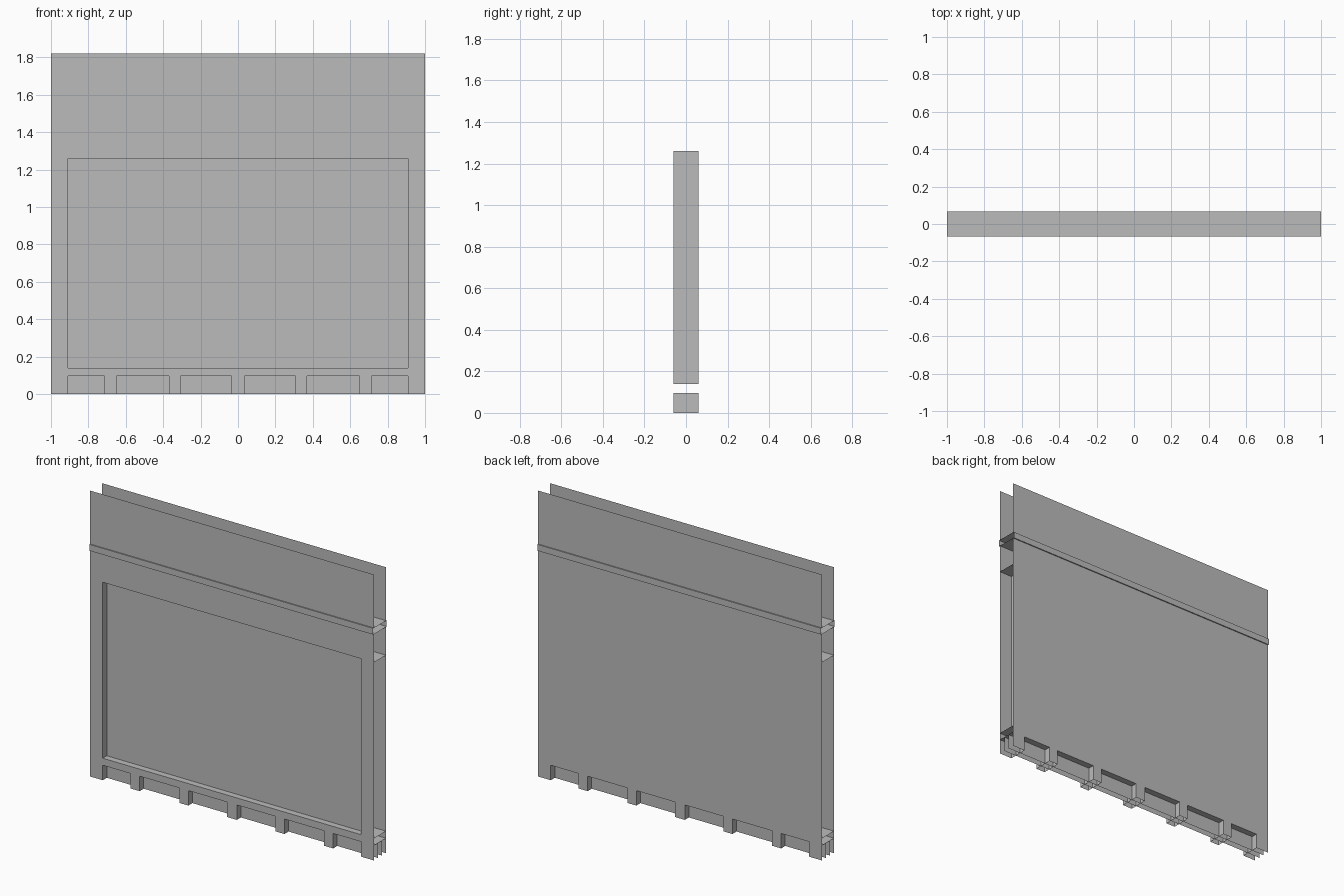
import bpy, bmesh
from mathutils import Vector

if "Cube" in bpy.data.objects:
    bpy.data.objects.remove(bpy.data.objects["Cube"], do_unlink=True)

grey = bpy.data.materials.new("plain grey")
grey.use_nodes = True
colour = (0.5, 0.5, 0.5, 1)
grey.diffuse_color = colour
grey.node_tree.nodes["Principled BSDF"].inputs["Base Color"].default_value = colour

HALF = 0.061      # half depth of the casing
INNER = 0.02      # half spacing of the inner fins
RAIL = 0.068      # half depth of the projecting rail
SIDE = 0.91       # half width of the front opening
SLOT_TOP, SILL, HEAD = 0.095, 0.14, 1.26
RAIL_LOW, RAIL_HIGH, TOP = 1.44, 1.48, 1.82


def sheet(name, place, us, vs, keep=lambda u, v: True):
    """Thin sheet cut along grid lines us, vs; cells that fail keep are left out."""
    bm = bmesh.new()
    for u0, u1 in zip(us, us[1:]):
        for v0, v1 in zip(vs, vs[1:]):
            if keep((u0 + u1) / 2, (v0 + v1) / 2):
                corners = ((u0, v0), (u1, v0), (u1, v1), (u0, v1))
                bm.faces.new([bm.verts.new(Vector(place(u, v))) for u, v in corners])
    bmesh.ops.remove_doubles(bm, verts=bm.verts, dist=1e-4)
    bmesh.ops.dissolve_limit(bm, angle_limit=0.01, verts=bm.verts, edges=bm.edges)
    mesh = bpy.data.meshes.new(name)
    bm.to_mesh(mesh)
    bm.free()
    mesh.materials.append(grey)
    obj = bpy.data.objects.new(name, mesh)
    bpy.context.collection.objects.link(obj)
    return obj


def upright(name, y, us, vs, keep=lambda u, v: True):
    return sheet(name, lambda u, v: (u, y, v), us, vs, keep)


def level(name, z, half):
    return sheet(name, lambda u, v: (u, v, z), (-1, 1), (-half, half))


def cross_wall(name, x, low, high):
    return sheet(name, lambda u, v: (x, u, v), (-HALF, HALF), (low, high))


# Slots between the feet, mirrored left to right
half_slots = [(0.034, 0.307), (0.37, 0.65), (0.713, SIDE)]
slots = half_slots + [(-b, -a) for a, b in half_slots]
xs = sorted([-1, 1] + [x for slot in slots for x in slot])
zs = [0, SLOT_TOP, SILL, HEAD, RAIL_LOW]


def in_slot(x, z):
    return z < SLOT_TOP and any(a < x < b for a, b in slots)


def in_opening(x, z):
    return SILL < z < HEAD and abs(x) < SIDE


# Outer faces
upright("front_face", -HALF, xs, zs, lambda x, z: not in_slot(x, z) and not in_opening(x, z))
upright("back_face", HALF, xs, zs, lambda x, z: not in_slot(x, z))

# Recessed panel, with open-ended walls around it
upright("recessed_panel", -INNER, (-SIDE, SIDE), (SILL, HEAD))
for label, x in (("left", SIDE), ("right", -SIDE)):
    cross_wall("opening_wall_" + label, x, SILL, HEAD)
level("opening_sill", SILL, HALF)
level("opening_head", HEAD, HALF)

# Base slots and the fins behind them
level("slot_ceiling", SLOT_TOP, HALF)
for i, x in enumerate(xs[1:-1]):
    cross_wall(f"slot_wall_{i + 1}", x, 0, SLOT_TOP)

# Upper sheets, fins and rail faces on both sides
for label, s in (("front", -1), ("back", 1)):
    upright("base_fin_" + label, s * INNER, (-1, 1), (0, SLOT_TOP))
    upright("upper_face_" + label, s * HALF, (-1, 1), (RAIL_HIGH, TOP))
    upright("rail_face_" + label, s * RAIL, (-1, 1), (RAIL_LOW, RAIL_HIGH))
level("rail_bottom", RAIL_LOW, RAIL)
level("rail_top", RAIL_HIGH, RAIL)
